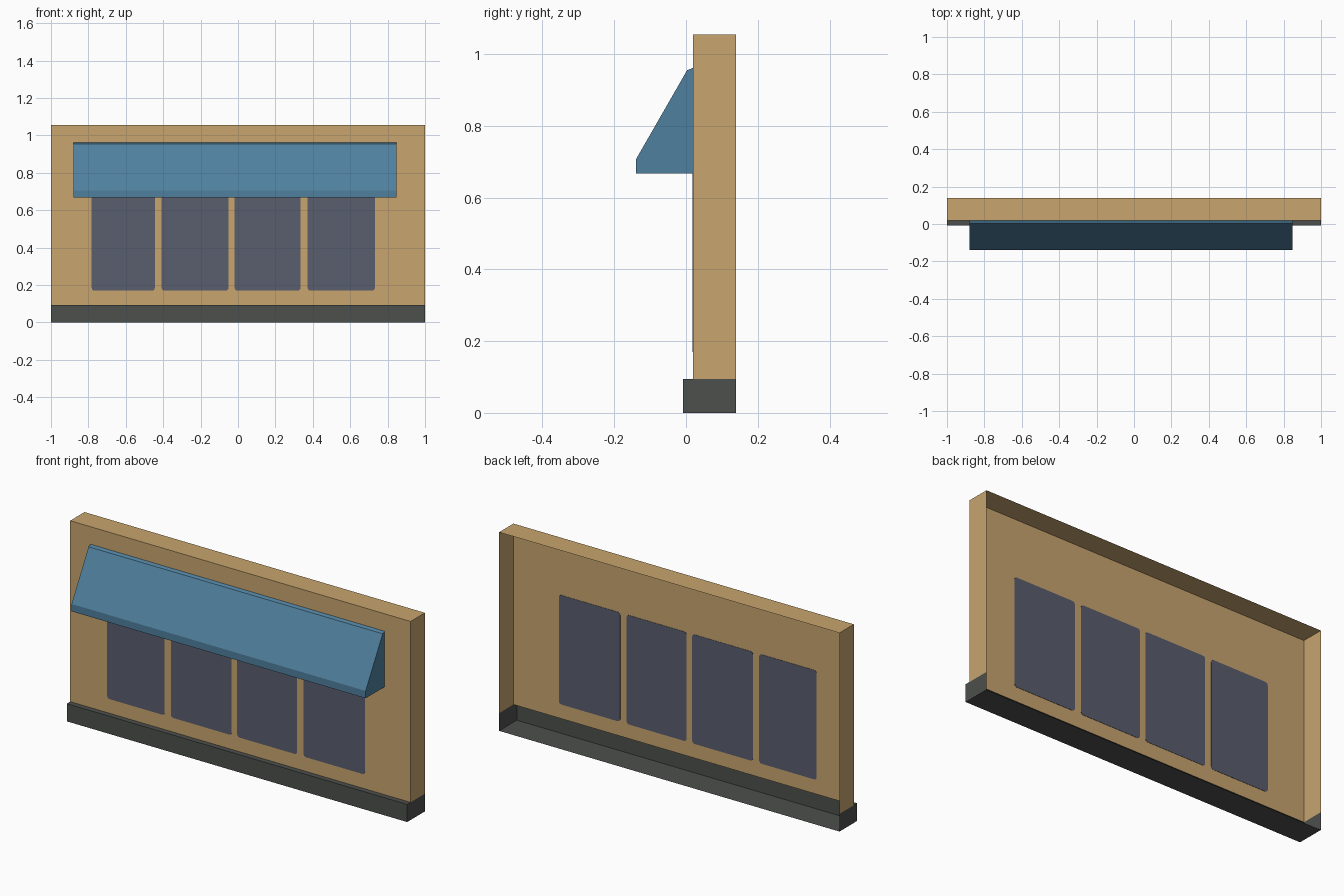
import bpy
import bmesh
import math

if "Cube" in bpy.data.objects:
    bpy.data.objects.remove(bpy.data.objects["Cube"])


def material(name, rgb):
    m = bpy.data.materials.new(name)
    m.diffuse_color = (*rgb, 1.0)
    m.use_nodes = True
    m.node_tree.nodes["Principled BSDF"].inputs["Base Color"].default_value = m.diffuse_color
    return m


TAN = material("tan wall", (0.58, 0.376, 0.159))
BLUE = material("blue awning", (0.08, 0.216, 0.342))
GLASS = material("slate glass", (0.100, 0.112, 0.155))
GREY = material("dark grey base", (0.074, 0.080, 0.074))


def finish(name, bm, mat):
    mesh = bpy.data.meshes.new(name)
    bm.to_mesh(mesh)
    bm.free()
    mesh.materials.append(mat)
    obj = bpy.data.objects.new(name, mesh)
    bpy.context.collection.objects.link(obj)
    return obj


def open_shell(name, x0, x1, profile, cap_extra, mat):
    """Sweep an open (y, z) profile along x and close both ends.
    cap_extra is the corner that completes the end panels."""
    bm = bmesh.new()
    outline = profile + [cap_extra]
    a = [bm.verts.new((x0, y, z)) for y, z in outline]
    b = [bm.verts.new((x1, y, z)) for y, z in outline]
    for i in range(len(profile) - 1):
        bm.faces.new((a[i], b[i], b[i + 1], a[i + 1]))
    bm.faces.new(a)
    bm.faces.new(b[::-1])
    return finish(name, bm, mat)


def window_pane(name, x0, x1, z0, z1, radius=0.014, steps=3):
    """Thin rounded plate showing on both sides of the wall sheet."""
    bm = bmesh.new()
    corners = [(x1 - radius, z1 - radius), (x0 + radius, z1 - radius),
               (x0 + radius, z0 + radius), (x1 - radius, z0 + radius)]
    ring = []
    for k, (cx, cz) in enumerate(corners):
        for s in range(steps + 1):
            t = math.radians(90 * (k + s / steps))
            ring.append(bm.verts.new((cx + radius * math.cos(t), 0.0185,
                                      cz + radius * math.sin(t))))
    face = bm.faces.new(ring)
    ext = bmesh.ops.extrude_face_region(bm, geom=[face], use_keep_orig=True)
    moved = [v for v in ext["geom"] if isinstance(v, bmesh.types.BMVert)]
    bmesh.ops.translate(bm, verts=moved, vec=(0, 0.003, 0))
    bmesh.ops.recalc_face_normals(bm, faces=bm.faces)
    return finish(name, bm, GLASS)


# Wall front with top and side returns, open at the back
open_shell("wall", -1, 1, [(0.02, 0.094), (0.02, 1.055), (0.14, 1.055)],
           (0.14, 0.094), TAN)

# Base plinth with a narrow ledge, open at the back
open_shell("base", -1, 1,
           [(0.14, 0), (-0.008, 0), (-0.008, 0.094), (0.02, 0.094)],
           (0.14, 0.094), GREY)

# Sloping awning with valance and side panels, open underneath
open_shell("awning", -0.88, 0.848,
           [(-0.14, 0.667), (-0.14, 0.706), (0.003, 0.955), (0.02, 0.962)],
           (0.02, 0.667), BLUE)

# Row of four windows
for i, (x0, x1) in enumerate([(-0.782, -0.445), (-0.408, -0.051),
                              (-0.018, 0.334), (0.372, 0.732)]):
    window_pane(f"window_{i + 1}", x0, x1, 0.17, 0.75)
